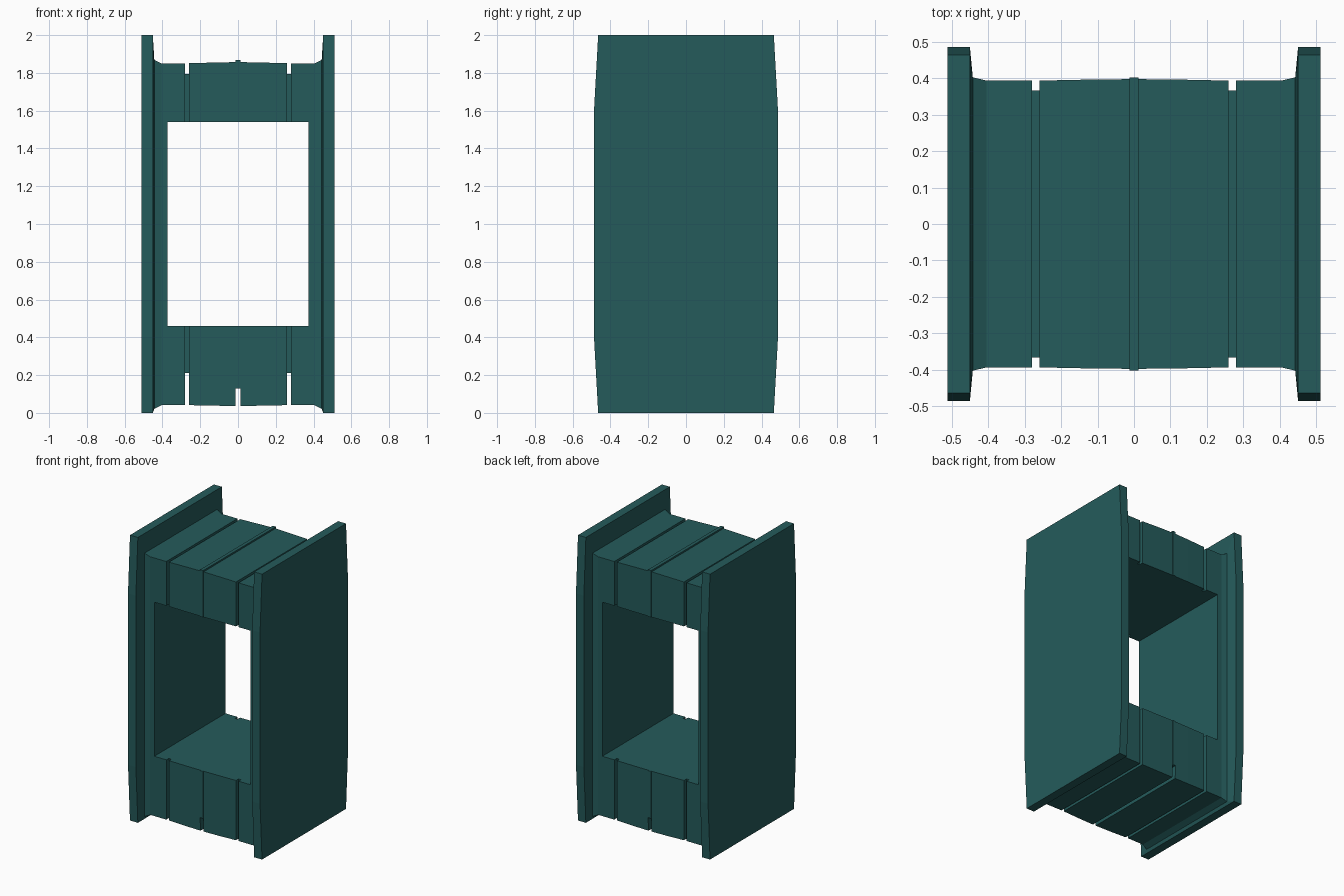
import bpy, bmesh

if "Cube" in bpy.data.objects:
    bpy.data.objects.remove(bpy.data.objects["Cube"])

mat = bpy.data.materials.new("teal")
mat.diffuse_color = (0.018, 0.105, 0.105, 1)
mat.use_nodes = True
mat.node_tree.nodes["Principled BSDF"].inputs["Base Color"].default_value = mat.diffuse_color


def ring(bm, x, y_mid, y_end, z0, z1, zk):
    # eight-sided section: sides straight between z=zk and 2-zk, easing in at the ends
    pts = [(-y_end, z0), (y_end, z0), (y_mid, zk), (y_mid, 2 - zk),
           (y_end, z1), (-y_end, z1), (-y_mid, 2 - zk), (-y_mid, zk)]
    return [bm.verts.new((x, y, z)) for y, z in pts]


# half profile from the centre outwards: x, half depth mid, half depth end, bottom, top
half = [
    (0.012, 0.403, 0.403, 0.13, 1.868),    # centre rib, notched below
    (0.012, 0.398, 0.398, 0.037, 1.857),   # slightly bowed drum
    (0.12, 0.397, 0.397, 0.038, 1.855),
    (0.26, 0.394, 0.394, 0.041, 1.851),
    (0.26, 0.367, 0.367, 0.21, 1.795),     # groove
    (0.28, 0.367, 0.367, 0.21, 1.795),
    (0.28, 0.394, 0.394, 0.041, 1.85),
    (0.405, 0.394, 0.394, 0.041, 1.85),    # flare into flange
    (0.443, 0.403, 0.403, 0.022, 1.868),
    (0.451, 0.487, 0.465, 0.0, 2.0),       # flange rim
    (0.512, 0.487, 0.465, 0.0, 2.0),
]
profile = [(-r[0],) + r[1:] for r in reversed(half)] + half

# spool: sections lofted along x
bm = bmesh.new()
rings = [ring(bm, *r, 0.4) for r in profile]
for a, b in zip(rings, rings[1:]):
    for i in range(8):
        j = (i + 1) % 8
        bm.faces.new((a[i], a[j], b[j], b[i]))
bm.faces.new(rings[0])
bm.faces.new(rings[-1])
bmesh.ops.recalc_face_normals(bm, faces=bm.faces)
me = bpy.data.meshes.new("spool")
bm.to_mesh(me)
bm.free()
spool = bpy.data.objects.new("spool", me)
bpy.context.collection.objects.link(spool)
me.materials.append(mat)

# rectangular window cut through from front to back
bpy.ops.mesh.primitive_cube_add(size=1, location=(0, 0, 1))
cutter = bpy.context.object
cutter.name = "window_cutter"
cutter.scale = (0.746, 2, 1.08)
cutter.hide_render = True
cutter.data.materials.append(mat)
mod = spool.modifiers.new("window", "BOOLEAN")
mod.operation = "DIFFERENCE"
mod.solver = "EXACT"
mod.object = cutter
bpy.context.view_layer.objects.active = spool
bpy.ops.object.modifier_apply(modifier=mod.name)
bpy.data.objects.remove(cutter)
